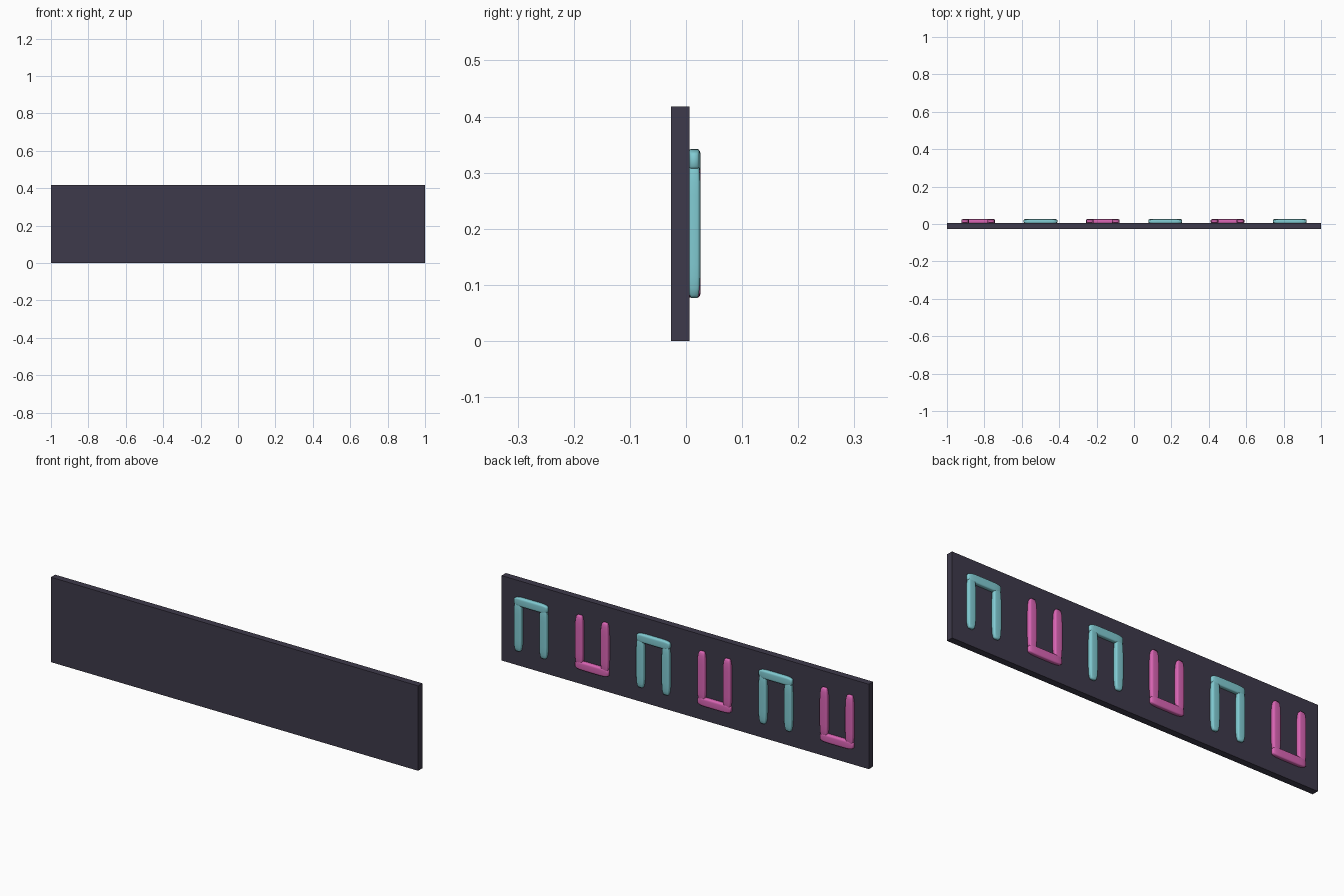
import bpy
import bmesh
from mathutils import Matrix

if "Cube" in bpy.data.objects:
    bpy.data.objects.remove(bpy.data.objects["Cube"], do_unlink=True)


def material(name, rgb):
    mat = bpy.data.materials.new(name)
    mat.use_nodes = True
    mat.diffuse_color = (*rgb, 1)
    mat.node_tree.nodes["Principled BSDF"].inputs["Base Color"].default_value = (*rgb, 1)
    return mat


charcoal = material("charcoal", (0.048, 0.042, 0.069))
teal = material("teal", (0.22, 0.60, 0.65))
pink = material("pink", (0.70, 0.13, 0.46))


def block(name, low, high, mat, rounding=0.0):
    """Box between two corners; rounding is a share of each side's length."""
    bm = bmesh.new()
    bmesh.ops.create_cube(bm, size=1)
    if rounding:
        bmesh.ops.bevel(bm, geom=bm.edges[:], offset=rounding, segments=4,
                        profile=0.5, affect='EDGES')
    size = [b - a for a, b in zip(low, high)]
    centre = [(a + b) / 2 for a, b in zip(low, high)]
    bm.transform(Matrix.Translation(centre) @ Matrix.Diagonal((*size, 1)))
    for face in bm.faces:
        face.smooth = rounding > 0
    mesh = bpy.data.meshes.new(name)
    bm.to_mesh(mesh)
    bm.free()
    mesh.materials.append(mat)
    obj = bpy.data.objects.new(name, mesh)
    bpy.context.collection.objects.link(obj)
    return obj


# Backing panel
block("panel", (-1, -0.027, 0), (1, 0.006, 0.418), charcoal)

# Alternating upright and inverted U shapes on the back
BOTTOM, TOP, BAR = 0.077, 0.342, 0.041
HALF, Y0, Y1 = 0.09, 0.003, 0.026
for i in range(6):
    x = (i - 2.5) / 3
    upright = i % 2 == 0
    mat = pink if upright else teal
    bar_z = BOTTOM if upright else TOP - BAR
    block(f"cross_bar_{i + 1}", (x - HALF, Y0, bar_z),
          (x + HALF, Y1, bar_z + BAR), mat, 0.25)
    leg_low = BOTTOM + BAR / 2 if upright else BOTTOM
    leg_high = TOP if upright else TOP - BAR / 2
    for side, start in (("right", x - HALF), ("left", x + HALF - BAR)):
        block(f"{side}_leg_{i + 1}", (start, Y0, leg_low),
              (start + BAR, Y1, leg_high), mat, 0.25)
